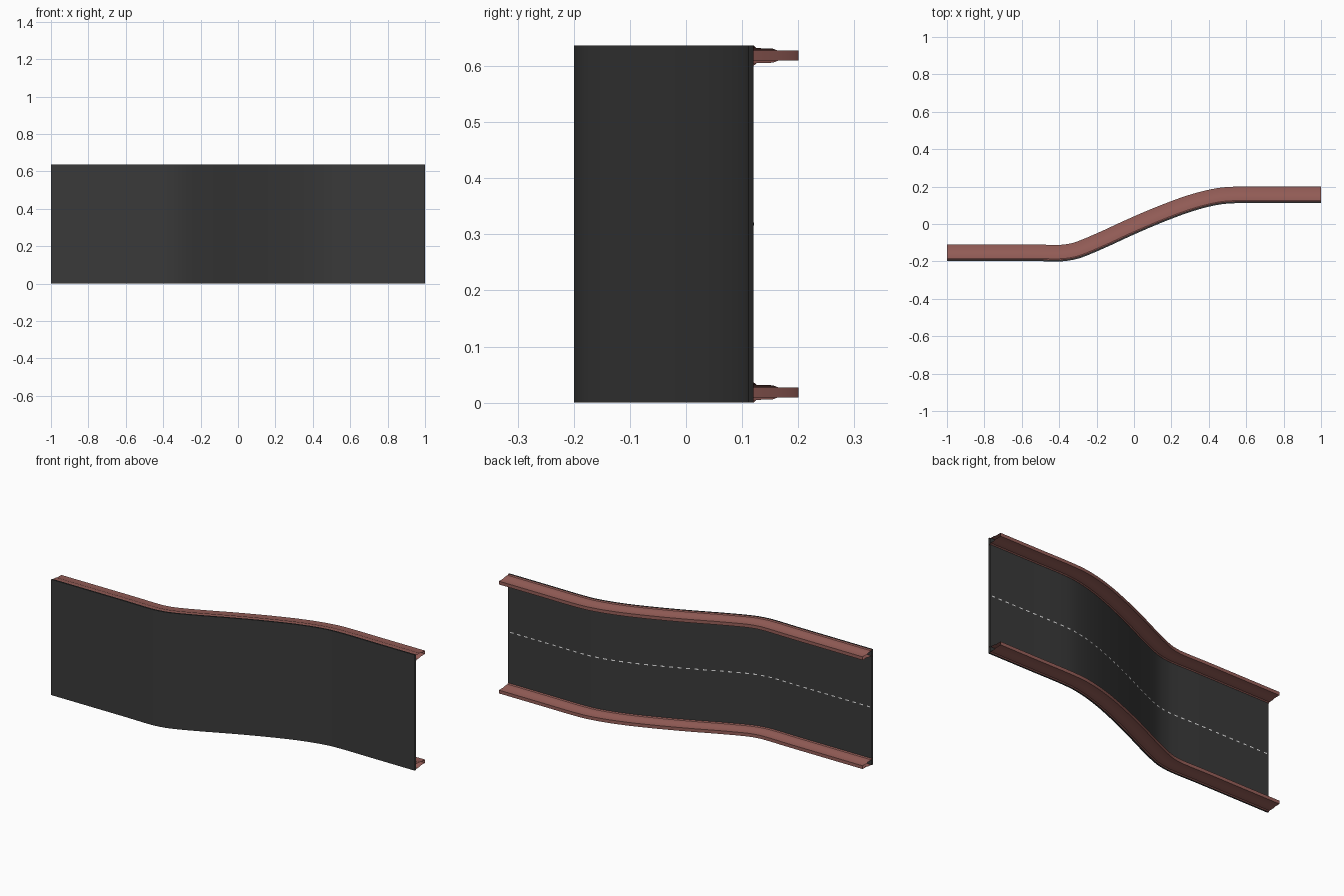
import bpy, bmesh, math
from mathutils import Vector

if "Cube" in bpy.data.objects:
    bpy.data.objects.remove(bpy.data.objects["Cube"])

WIDTH = 0.637

def material(name, rgb):
    m = bpy.data.materials.new(name)
    m.diffuse_color = (*rgb, 1)
    m.use_nodes = True
    m.node_tree.nodes["Principled BSDF"].inputs["Base Color"].default_value = m.diffuse_color
    return m

ASPHALT = material("dark asphalt", (0.042, 0.042, 0.042))
BARRIER = material("dusty red", (0.31, 0.115, 0.10))
PAINT = material("white paint", (0.8, 0.8, 0.8))

# Underside of the road as a curve in x, y
KEYS = [Vector(p) for p in [
    (-1, -.198), (-.75, -.198), (-.55, -.198), (-.43, -.2), (-.36, -.197), (-.28, -.179),
    (-.15, -.125), (0, -.056), (.15, .008), (.3, .064), (.43, .099), (.54, .111),
    (.75, .111), (1, .111)]]

def catmull(a, b, c, d, t):
    return 0.5 * (2*b + (c-a)*t + (2*a-5*b+4*c-d)*t*t + (3*b-a-3*c+d)*t**3)

def sample_path(steps=8):
    pts = [2*KEYS[0] - KEYS[1]] + KEYS + [2*KEYS[-1] - KEYS[-2]]
    out = [catmull(*pts[i:i+4], s/steps)
           for i in range(len(KEYS)-1) for s in range(steps)]
    return out + [KEYS[-1].copy()]

PATH = sample_path()
DIST = [0.0]
for a, b in zip(PATH, PATH[1:]):
    DIST.append(DIST[-1] + (b-a).length)

def frame(i):
    """Path point and its upward normal."""
    if i in (0, len(PATH)-1):
        return PATH[i], Vector((0, 1))
    t = (PATH[i+1] - PATH[i-1]).normalized()
    return PATH[i], Vector((-t.y, t.x))

def at_distance(d):
    i = max(k for k in range(len(DIST)-1) if DIST[k] <= d)
    f = (d - DIST[i]) / (DIST[i+1] - DIST[i])
    (p, n), (q, m) = frame(i), frame(i+1)
    return p.lerp(q, f), n.lerp(m, f).normalized()

def finish(bm, name, mat):
    me = bpy.data.meshes.new(name)
    bm.to_mesh(me)
    bm.free()
    ob = bpy.data.objects.new(name, me)
    bpy.context.collection.objects.link(ob)
    me.materials.append(mat)
    bpy.ops.object.select_all(action='DESELECT')
    ob.select_set(True)
    bpy.context.view_layer.objects.active = ob
    bpy.ops.object.shade_smooth_by_angle(angle=math.radians(25))

def sweep(name, profile, mat, closed):
    """Sweep a (height, z) profile along the path, ends left open."""
    bm = bmesh.new()
    rings = []
    for i in range(len(PATH)):
        p, n = frame(i)
        rings.append([bm.verts.new((*(p + n*h), z)) for h, z in profile])
    k = len(profile)
    for r, s in zip(rings, rings[1:]):
        for j in range(k if closed else k-1):
            j2 = (j+1) % k
            bm.faces.new((r[j], r[j2], s[j2], s[j]))
    finish(bm, name, mat)

# Thin road slab
sweep("road_slab", [(0, 0), (0, WIDTH), (.008, WIDTH), (.008, 0)], ASPHALT, True)

# Stepped barriers along both edges
HALF = [(.0, .0180), (.0085, .0180), (.014, .0135), (.043, .0125), (.052, .009), (.0885, .009)]
for name, zc in (("lower_barrier", .0185), ("upper_barrier", WIDTH - .0185)):
    prof = [(h, zc + w) for h, w in HALF] + [(h, zc - w) for h, w in reversed(HALF)]
    sweep(name, prof, BARRIER, False)

# Dashed centre line
bm = bmesh.new()
COUNT = 48
period = DIST[-1] / COUNT
for i in range(COUNT):
    ends = [at_distance(period * (i + f)) for f in (.25, .72)]
    (a, n), (b, m) = ends
    a, b = a + n*.009, b + m*.009
    z0, z1 = WIDTH/2 - .003, WIDTH/2 + .003
    bm.faces.new([bm.verts.new((*p, z)) for p, z in ((a, z0), (a, z1), (b, z1), (b, z0))])
finish(bm, "centre_dashes", PAINT)
